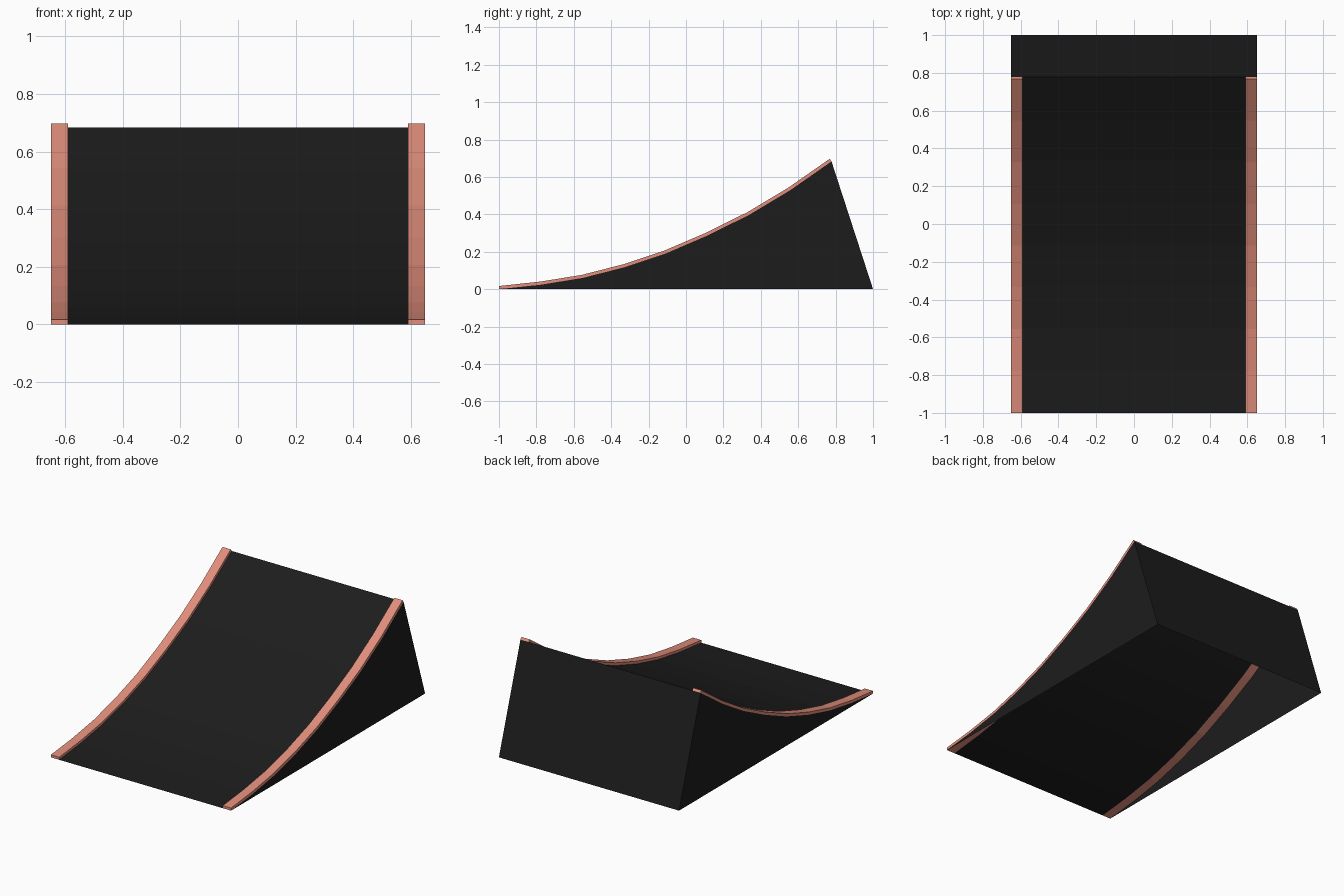
import bpy, bmesh
from mathutils import Vector

if "Cube" in bpy.data.objects:
    bpy.data.objects.remove(bpy.data.objects["Cube"])

HALF_W, RAIL_W, RAIL_T = 0.65, 0.06, 0.017
# Curved riding line as (y, z), front to top lip
CURVE = [(-1, 0), (-0.775, 0.024), (-0.553, 0.06), (-0.33, 0.117), (-0.108, 0.191),
         (0.113, 0.286), (0.337, 0.397), (0.557, 0.529), (0.778, 0.683)]


def material(name, color):
    m = bpy.data.materials.new(name)
    m.diffuse_color = (*color, 1)
    m.use_nodes = True
    m.node_tree.nodes["Principled BSDF"].inputs["Base Color"].default_value = m.diffuse_color
    return m


def make_object(name, bm, mat):
    me = bpy.data.meshes.new(name)
    bm.to_mesh(me)
    bm.free()
    me.materials.append(mat)
    ob = bpy.data.objects.new(name, me)
    bpy.context.collection.objects.link(ob)


def sweep(bm, profile, x0, x1):
    """Sheet following a (y, z) profile between two x positions."""
    a = [bm.verts.new((x0, y, z)) for y, z in profile]
    b = [bm.verts.new((x1, y, z)) for y, z in profile]
    for i in range(len(profile) - 1):
        bm.faces.new((a[i], b[i], b[i + 1], a[i + 1]))
    return a, b


black = material("black", (0.012, 0.012, 0.012))
salmon = material("salmon", (0.75, 0.27, 0.2))

# Curved deck between the rails
bm = bmesh.new()
sweep(bm, CURVE, -HALF_W + RAIL_W, HALF_W - RAIL_W)
make_object("ramp_deck", bm, black)

# Sloping back wall
bm = bmesh.new()
sweep(bm, [CURVE[-1], (1, 0)], -HALF_W, HALF_W)
make_object("back_wall", bm, black)

# Rail outline: deck line plus the same line pushed out along its normal
pts = [Vector(p) for p in CURVE]
top = []
for i, p in enumerate(pts):
    t = (pts[min(i + 1, 8)] - pts[max(i - 1, 0)]).normalized()
    top.append(p + Vector((-t.y, t.x)) * RAIL_T)
top[0].x = -1
outline = [tuple(p) for p in pts] + [tuple(p) for p in reversed(top)]

for side, s in (("left", -1), ("right", 1)):
    # Flat side wall, bottom left open
    bm = bmesh.new()
    bm.faces.new([bm.verts.new((s * HALF_W, y, z)) for y, z in [(1, 0)] + CURVE[::-1]])
    if (bm.faces.ensure_lookup_table() or bm.faces[0]).normal_update() or bm.faces[0].normal.x * s < 0:
        bmesh.ops.reverse_faces(bm, faces=bm.faces[:])
    make_object(side + "_side_wall", bm, black)

    # Solid edge rail
    bm = bmesh.new()
    a, b = sweep(bm, outline + outline[:1], s * HALF_W, s * (HALF_W - RAIL_W))
    n = len(outline) // 2
    for row in (a, b):
        for i in range(n - 1):
            bm.faces.new((row[i], row[i + 1], row[2 * n - 2 - i], row[2 * n - 1 - i]))
    bmesh.ops.remove_doubles(bm, verts=bm.verts[:], dist=1e-5)
    bmesh.ops.recalc_face_normals(bm, faces=bm.faces[:])
    make_object(side + "_rail", bm, salmon)
